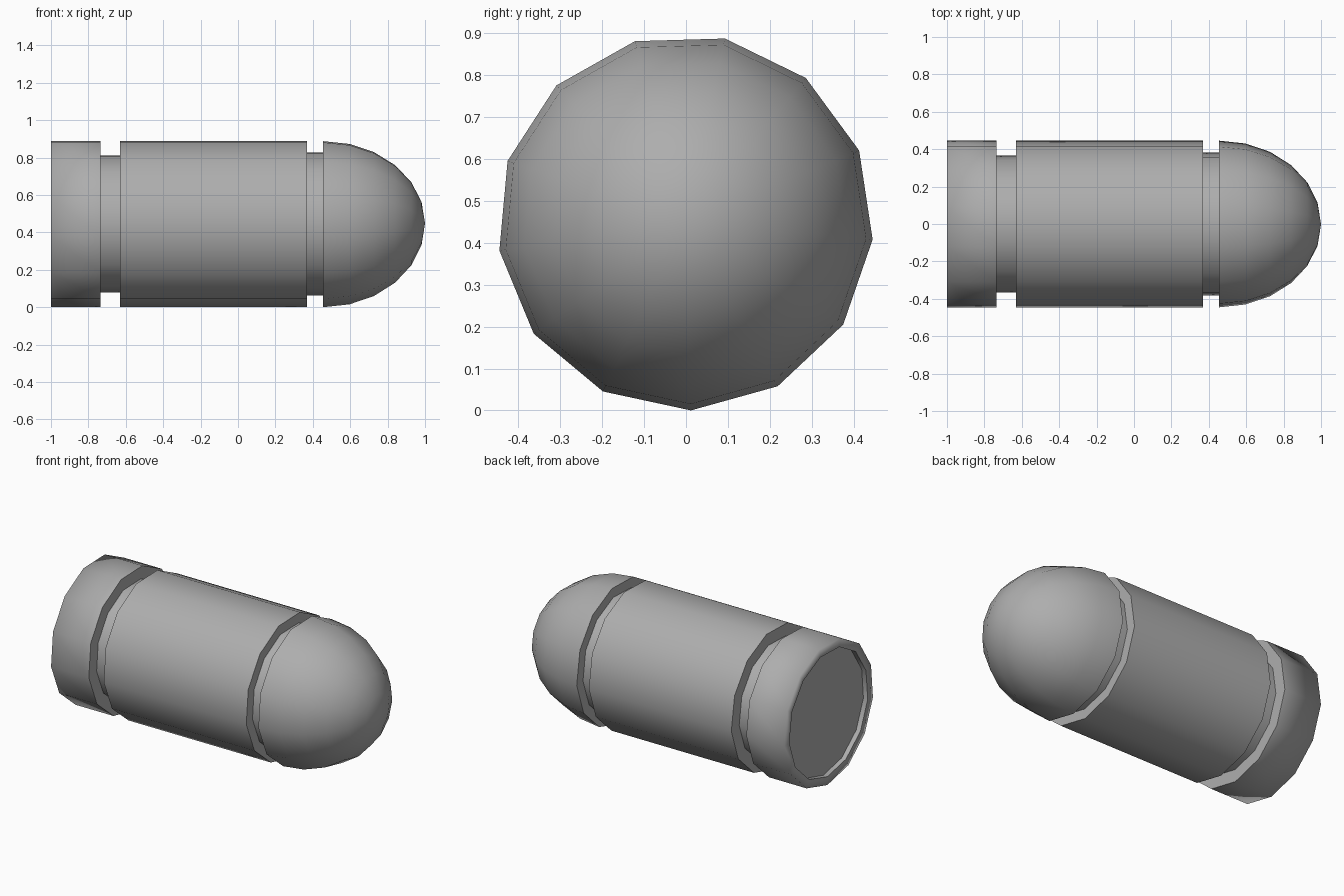
import bpy, bmesh
from math import sin, cos, pi, radians, hypot

if "Cube" in bpy.data.objects:
    bpy.data.objects.remove(bpy.data.objects["Cube"])

SIDES = 13
R = 0.449
CY, CZ = -0.0016, R * 0.9996
START = radians(-88.3)


def lathe(name, profile):
    """Revolve (x, radius) points about the long axis; radius 0 makes a pole."""
    bm = bmesh.new()
    rings = []
    for x, r in profile:
        if r == 0:
            rings.append([bm.verts.new((x, CY, CZ))] * SIDES)
        else:
            angles = [START + 2 * pi * i / SIDES for i in range(SIDES)]
            rings.append([bm.verts.new((x, CY + r * cos(a), CZ + r * sin(a))) for a in angles])
    for a, b in zip(rings, rings[1:]):
        for i in range(SIDES):
            j = (i + 1) % SIDES
            bm.faces.new(list(dict.fromkeys((a[i], a[j], b[j], b[i]))))
    # Close open ends with a flat cap
    for ring in (rings[0], rings[-1]):
        if len(set(ring)) > 1:
            bm.faces.new(ring)
    bmesh.ops.recalc_face_normals(bm, faces=bm.faces[:])
    mesh = bpy.data.meshes.new(name)
    bm.to_mesh(mesh)
    bm.free()
    obj = bpy.data.objects.new(name, mesh)
    bpy.context.collection.objects.link(obj)
    bpy.ops.object.select_all(action='DESELECT')
    obj.select_set(True)
    bpy.context.view_layer.objects.active = obj
    bpy.ops.object.shade_smooth_by_angle(angle=radians(40))
    return obj


# Shell: recessed base, rear groove, main body, front neck, rounded tip
profile = [(-0.97, 0.396), (-1, 0.396), (-1, R),
           (-0.735, R), (-0.735, 0.37), (-0.63, 0.37), (-0.63, R),
           (0.37, R), (0.37, 0.386), (0.455, 0.386)]
profile += [(0.455 + 0.545 * sin(t), R * cos(t)) for t in (radians(15 * k) for k in range(6))]
profile.append((1.0, 0))
shell = lathe("round_nosed_shell", profile)

# The base rim blends smoothly into the side
verts = shell.data.vertices
for e in shell.data.edges:
    if all(verts[i].co.x < -0.99 and hypot(verts[i].co.y - CY, verts[i].co.z - CZ) > 0.43
           for i in e.vertices):
        e.use_edge_sharp = False

# Dark grey metal
metal = bpy.data.materials.new("dark_grey_metal")
metal.diffuse_color = (0.42, 0.42, 0.42, 1)
metal.use_nodes = True
metal.node_tree.nodes["Principled BSDF"].inputs["Base Color"].default_value = metal.diffuse_color
shell.data.materials.append(metal)
